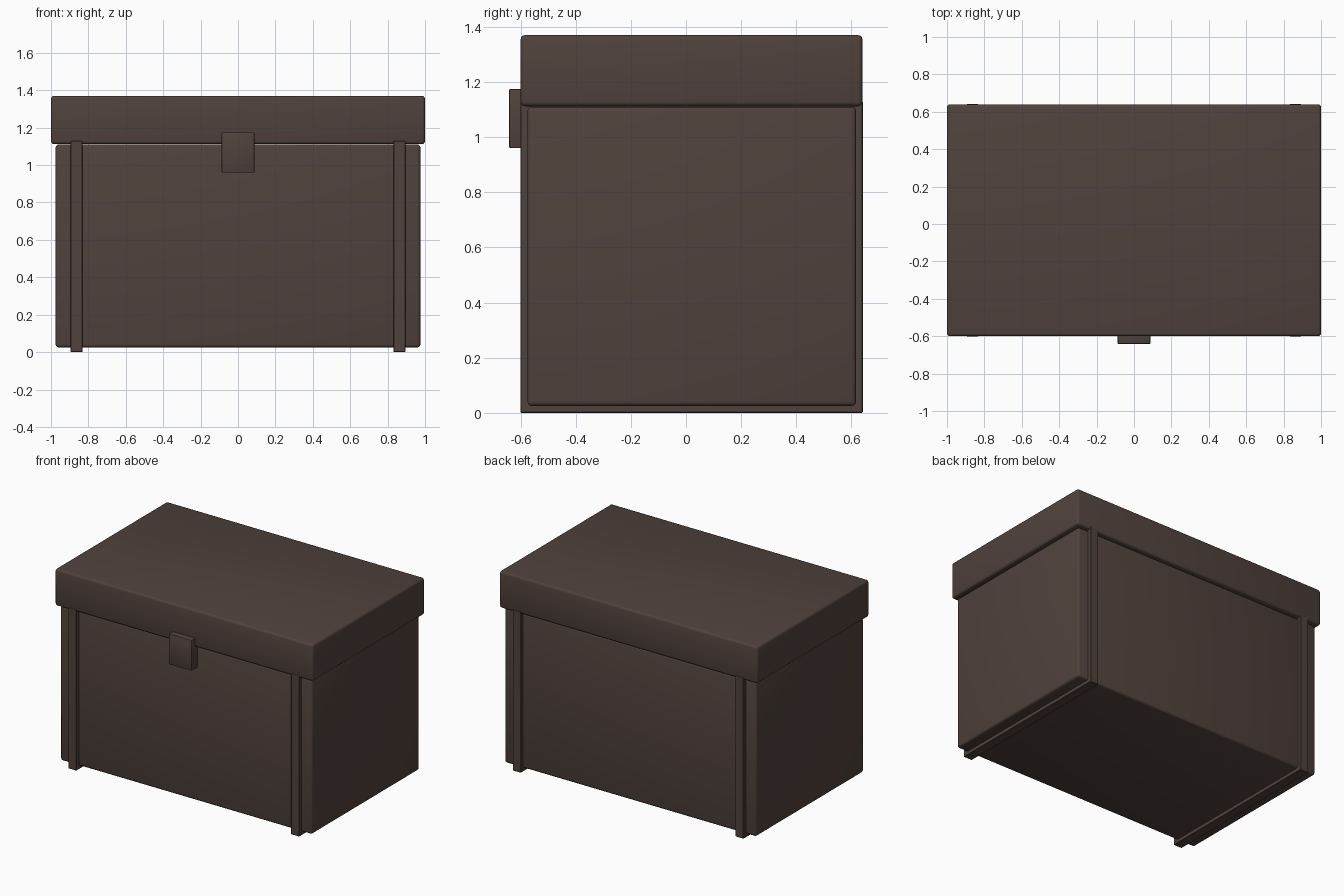
import bpy
import bmesh
from mathutils import Vector

cube = bpy.data.objects.get("Cube")
if cube:
    bpy.data.objects.remove(cube, do_unlink=True)

# Single dark brown colour
brown = bpy.data.materials.new("dark_brown")
brown.use_nodes = True
colour = (0.08, 0.054, 0.045, 1)
brown.diffuse_color = colour
shader = next(n for n in brown.node_tree.nodes if n.type == "BSDF_PRINCIPLED")
shader.inputs["Base Color"].default_value = colour
shader.inputs["Roughness"].default_value = 0.8


def rounded_box(name, low, high, bevel, segments=3):
    """Box between two corners with softly rounded edges."""
    low, high = Vector(low), Vector(high)
    size, centre = high - low, (low + high) / 2
    mesh = bpy.data.meshes.new(name)
    bm = bmesh.new()
    bmesh.ops.create_cube(bm, size=1)
    bmesh.ops.scale(bm, vec=size, verts=bm.verts)
    bmesh.ops.bevel(bm, geom=bm.edges[:], offset=bevel, segments=segments,
                    profile=0.5, affect="EDGES")
    bm.to_mesh(mesh)
    bm.free()
    mesh.materials.append(brown)
    obj = bpy.data.objects.new(name, mesh)
    obj.location = centre
    bpy.context.collection.objects.link(obj)
    bpy.ops.object.select_all(action="DESELECT")
    obj.select_set(True)
    bpy.context.view_layer.objects.active = obj
    bpy.ops.object.shade_smooth_by_angle()
    return obj


# Chest body and overhanging lid
rounded_box("chest_body", (-0.975, -0.575, 0.025), (0.975, 0.617, 1.11), 0.016)
rounded_box("lid", (-1, -0.6, 1.112), (1, 0.64, 1.37), 0.016)

# Bands wrapping the front, underside and back
for side, x in (("right", -0.863), ("left", 0.863)):
    rounded_box(side + "_band", (x - 0.032, -0.601, 0), (x + 0.032, 0.641, 1.13), 0.003, 1)

# Front latch plate
rounded_box("latch", (-0.088, -0.641, 0.96), (0.088, -0.56, 1.175), 0.005, 2)
